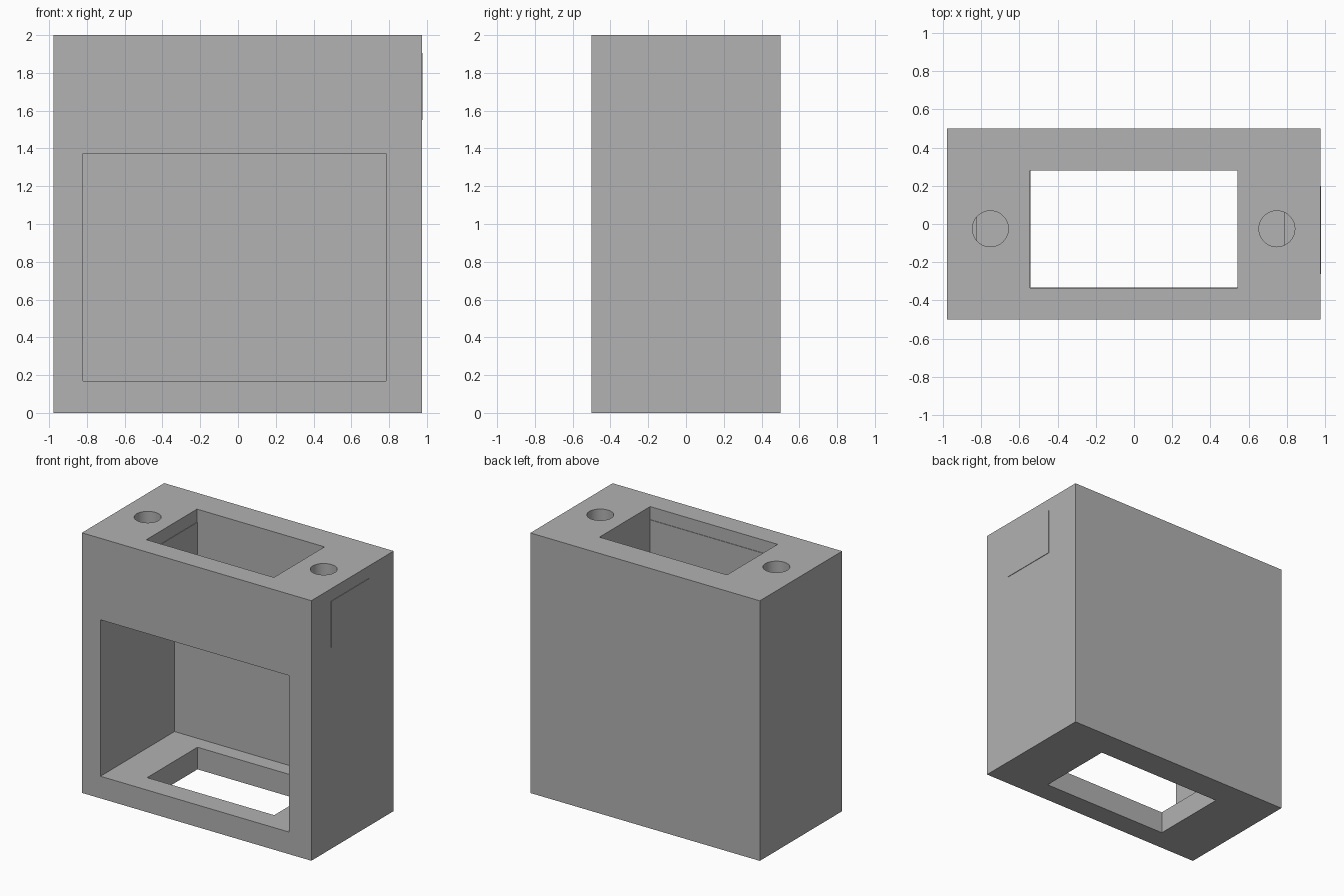
import bpy
from mathutils import Vector

default_cube = bpy.data.objects.get("Cube")
if default_cube:
    bpy.data.objects.remove(default_cube, do_unlink=True)

# Single plain grey for the whole model
grey = bpy.data.materials.new("plain grey")
grey.use_nodes = True
grey.diffuse_color = (0.445, 0.445, 0.445, 1)
grey.node_tree.nodes["Principled BSDF"].inputs["Base Color"].default_value = grey.diffuse_color


def finish(obj, name):
    obj.name = name
    obj.data.materials.clear()
    obj.data.materials.append(grey)
    return obj


def box(name, low, high):
    """Axis-aligned box between two corners."""
    low, high = Vector(low), Vector(high)
    bpy.ops.mesh.primitive_cube_add(size=1, location=(low + high) / 2)
    obj = bpy.context.object
    obj.scale = high - low
    bpy.ops.object.transform_apply(location=False, rotation=False, scale=True)
    return finish(obj, name)


def drill(name, x, y, radius, bottom, top):
    """Upright cylinder used to cut a round hole."""
    bpy.ops.mesh.primitive_cylinder_add(
        vertices=48, radius=radius, depth=top - bottom,
        location=(x, y, (bottom + top) / 2))
    return finish(bpy.context.object, name)


def cut(target, cutter):
    """Subtract the cutter from the target and discard it."""
    cutter.hide_render = True
    mod = target.modifiers.new("cut", "BOOLEAN")
    mod.operation = "DIFFERENCE"
    mod.solver = "EXACT"
    mod.object = cutter
    bpy.context.view_layer.objects.active = target
    bpy.ops.object.modifier_apply(modifier=mod.name)
    bpy.data.objects.remove(cutter, do_unlink=True)


SIDE, DEPTH, HEIGHT = 0.978, 0.5, 2.0
CEILING, FLOOR = 1.373, 0.17

# Housing block
housing = box("housing", (-SIDE, -DEPTH, 0), (0.974, DEPTH, HEIGHT))

# Front chamber, open to the front
cut(housing, box("chamber_cutter", (-0.82, -0.7, FLOOR), (0.784, 0.4, CEILING)))

# Vertical shaft through top and floor, with a hairline step below the rim
cut(housing, box("shaft_cutter", (-0.541, -0.331, -0.2), (0.54, 0.28, 2.2)))
cut(housing, box("rim_cutter", (-0.545, -0.335, 1.9), (0.54, 0.28, 2.2)))

# Round holes from the top into the chamber
for x in (-0.751, 0.747):
    cut(housing, drill("hole_cutter", x, -0.025, 0.094, CEILING - 0.005, 2.2))

# Thin raised plate on the side
box("side_plate", (0.97, -0.262, 1.55), (SIDE, 0.198, 1.905))

# Smooth only the round hole walls
bpy.ops.object.select_all(action="DESELECT")
housing.select_set(True)
bpy.context.view_layer.objects.active = housing
bpy.ops.object.shade_smooth_by_angle()
